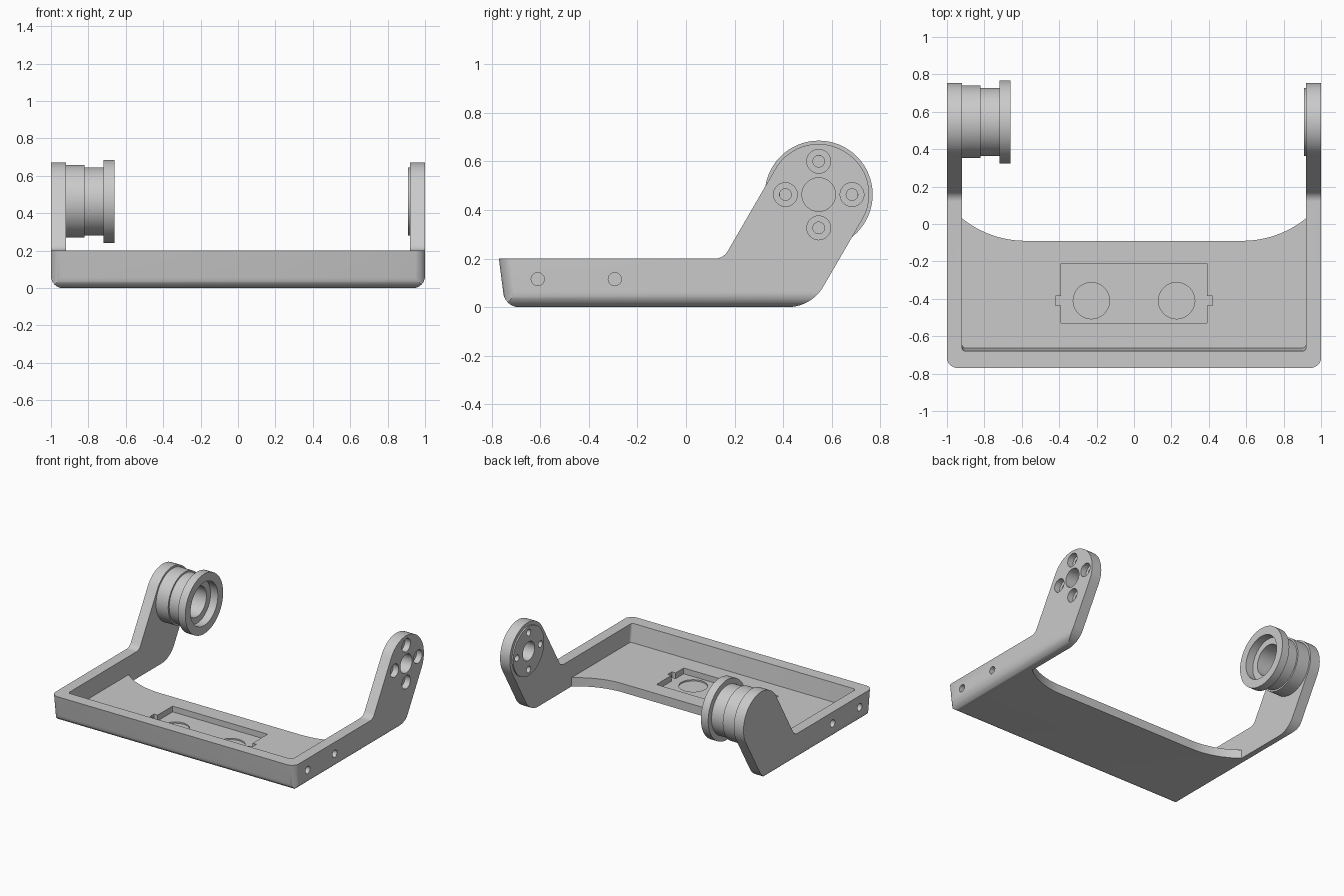
import bpy
import bmesh
from math import sin, cos, asin, tan, pi, radians
from mathutils import Vector

if "Cube" in bpy.data.objects:
    bpy.data.objects.remove(bpy.data.objects["Cube"])

grey = bpy.data.materials.new("plain grey")
grey.use_nodes = True
grey.diffuse_color = (0.59, 0.59, 0.59, 1)
grey.node_tree.nodes["Principled BSDF"].inputs["Base Color"].default_value = grey.diffuse_color

HUB = (0.546, 0.463)      # pivot axis in y, z
INNER = 0.92              # inner face of the side walls
FLOOR = 0.065
SLANT = 0.13              # lean of the front wall


def finish(name, bm):
    bmesh.ops.recalc_face_normals(bm, faces=bm.faces)
    mesh = bpy.data.meshes.new(name)
    bm.to_mesh(mesh)
    bm.free()
    mesh.materials.append(grey)
    obj = bpy.data.objects.new(name, mesh)
    bpy.context.collection.objects.link(obj)
    return obj


def prism(name, outline, axis, lo, hi):
    """Extrude a 2D outline along the x, y or z axis."""
    def place(p, t):
        c = list(p)
        c.insert("xyz".index(axis), t)
        return c
    bm = bmesh.new()
    rings = [[bm.verts.new(place(p, t)) for p in outline] for t in (lo, hi)]
    n = len(outline)
    for ring in rings:
        bm.faces.new(ring)
    for i in range(n):
        j = (i + 1) % n
        bm.faces.new((rings[0][i], rings[0][j], rings[1][j], rings[1][i]))
    return finish(name, bm)


def rounded(corners, steps=10):
    """Outline from (a, b, radius) corners, with arcs at the corners."""
    out = []
    for i, (a, b, r) in enumerate(corners):
        p = Vector((a, b))
        if len(corners[i]) == 3 and r == 0:
            out.append(p)
            continue
        u = (Vector(corners[i - 1][:2]) - p).normalized()
        v = (Vector(corners[(i + 1) % len(corners)][:2]) - p).normalized()
        half = u.angle(v) / 2
        centre = p + (u + v).normalized() * (r / sin(half))
        start = p + u * (r / tan(half)) - centre
        end = p + v * (r / tan(half)) - centre
        sweep = start.angle(end)
        for k in range(steps + 1):
            t = k / steps
            out.append(centre + (start * sin((1 - t) * sweep) + end * sin(t * sweep)) / sin(sweep))
    return out


def circle(a, b, r, n=48):
    return [(a + r * cos(2 * pi * k / n), b + r * sin(2 * pi * k / n)) for k in range(n)]


def lean(obj):
    for v in obj.data.vertices:
        v.co.y += SLANT * (0.2 - v.co.z)


def combine(target, tool, operation="DIFFERENCE", keep=False):
    mod = target.modifiers.new("cut", "BOOLEAN")
    mod.operation = operation
    mod.solver = "EXACT"
    mod.object = tool
    bpy.context.view_layer.update()
    bpy.context.view_layer.objects.active = target
    bpy.ops.object.modifier_apply(modifier=mod.name)
    if not keep:
        bpy.data.objects.remove(tool)


# Tray and arms: side profile trimmed by the rounded section and plan
y, z = HUB
R = 0.207
TIP = R - 0.003           # keeps the two tip arcs from touching
side = rounded([
    (-0.77, 0.2, 0), (-0.77 + SLANT * 0.2, 0, 0.065), (0.516, 0, 0.17),
    (y + 1.366 * R, z + 0.366 * R, TIP), (y - 0.366 * R, z + 1.366 * R, TIP),
    (0.154, 0.2, 0.06)], 16)
frame = prism("tray_frame", side, "x", -1.2, 1.2)
section = rounded([(-1, 2, 0), (-1, -0.001, 0.065), (1, -0.001, 0.065), (1, 2, 0)])
combine(frame, prism("section_tool", section, "y", -2, 2), "INTERSECT")
plan = rounded([(-1.1, 2, 0), (-1.001, -0.771, 0.065), (1.001, -0.771, 0.065), (1.1, 2, 0)])
plan_tool = prism("plan_tool", plan, "z", -0.5, 1.5)
lean(plan_tool)
combine(frame, plan_tool, "INTERSECT")

# Hollow interior above the floor
hollow = rounded([(-INNER, 3, 0), (-INNER, -0.68, 0.02), (INNER, -0.68, 0.02), (INNER, 3, 0)], 5)
hollow_tool = prism("hollow_tool", hollow, "z", FLOOR, 1.5)
lean(hollow_tool)
combine(frame, hollow_tool)

# Open back with a curved floor edge
flat, sweep_r = 0.58, 0.54
end = asin((INNER - flat) / sweep_r)
arc = [(flat + sweep_r * sin(end * k / 12), -0.09 + sweep_r * (1 - cos(end * k / 12))) for k in range(13)]
back = [(-a, b) for a, b in reversed(arc)] + arc + [(INNER, 2), (-INNER, 2)]
combine(frame, prism("back_tool", back, "z", -1, 1.6))

# Floor recess with end tabs and two round pockets
half = [(0.39, -0.53), (0.39, -0.435), (0.42, -0.435), (0.42, -0.385), (0.39, -0.385), (0.39, -0.21)]
recess = half + [(-a, b) for a, b in reversed(half)]
combine(frame, prism("recess_tool", recess, "z", 0.022, 0.3))
for s in (-1, 1):
    combine(frame, prism("pocket_tool", circle(0.228 * s, -0.41, 0.097), "z", 0.012, 0.3))

# Blind screw holes in both side walls
for s in (-1, 1):
    for hole_y in (-0.61, -0.293):
        combine(frame, prism("screw_tool", circle(hole_y, 0.115, 0.027, 24), "x", *sorted((0.95 * s, 1.1 * s))))

# Pivot disc, drilled together with the left arm
disc = prism("pivot_disc", circle(y, z, 0.182, 64), "x", 0.91, INNER)
drills = [prism("bore_tool", circle(y, z, 0.069), "x", 0.8, 1.1)]
for k in range(4):
    a, b = y + 0.137 * cos(k * pi / 2), z + 0.137 * sin(k * pi / 2)
    drills.append(prism("bolt_tool", circle(a, b, 0.024, 24), "x", 0.8, 1.1))
    drills.append(prism("counterbore_tool", circle(a, b, 0.049, 32), "x", 0.955, 1.2))
for drill in drills:
    combine(frame, drill, keep=True)
    if not drill.name.startswith("counterbore"):
        combine(disc, drill, keep=True)
for drill in drills:
    bpy.data.objects.remove(drill)

# Stepped hollow spool on the right arm, turned around the pivot axis
profile = [(-0.92, 0.194), (-0.82, 0.194), (-0.82, 0.182), (-0.72, 0.182), (-0.72, 0.222),
           (-0.66, 0.222), (-0.66, 0.16), (-0.72, 0.16), (-0.72, 0.112), (-0.92, 0.112)]
bm = bmesh.new()
N = 64
rings = [[bm.verts.new((x, a, b)) for a, b in circle(y, z, r, N)] for x, r in profile]
for i, ring in enumerate(rings):
    prev = rings[i - 1]
    for k in range(N):
        j = (k + 1) % N
        bm.faces.new((prev[k], prev[j], ring[j], ring[k]))
spool = finish("spool", bm)

# Smooth curves, sharp edges
bpy.ops.object.select_all(action="DESELECT")
for obj in (frame, disc, spool):
    obj.select_set(True)
bpy.context.view_layer.objects.active = frame
bpy.ops.object.shade_smooth_by_angle(angle=radians(30))
